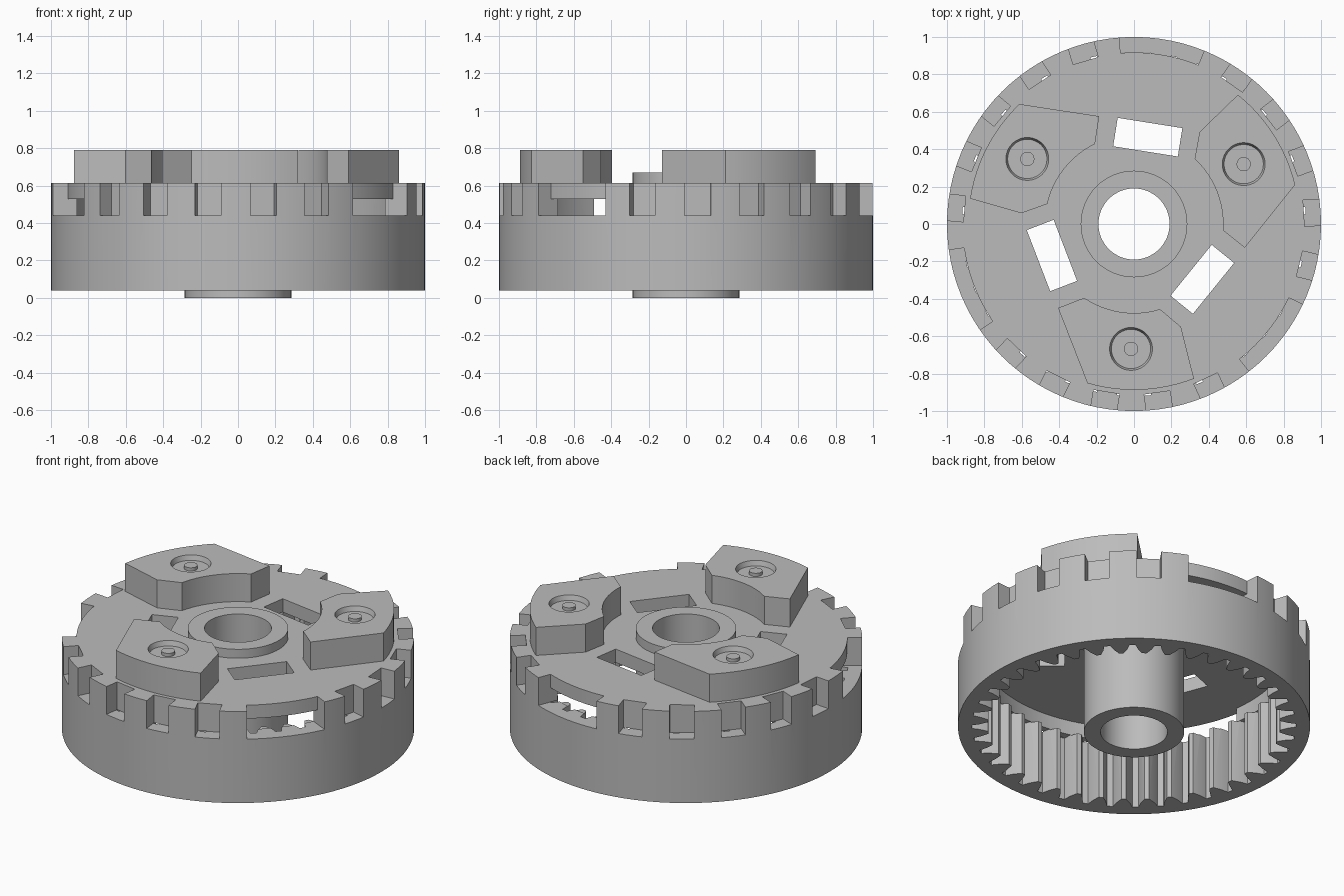
import bpy, bmesh
from math import sin, cos, radians, tau

if "Cube" in bpy.data.objects:
    bpy.data.objects.remove(bpy.data.objects["Cube"])

GREY = (0.5, 0.5, 0.5, 1)
mat = bpy.data.materials.new("plain grey")
mat.use_nodes = True
mat.diffuse_color = GREY
mat.node_tree.nodes["Principled BSDF"].inputs["Base Color"].default_value = GREY

TOP, FLOOR, CEILING = 0.614, 0.44, 0.53   # rim top, notch floor, plate underside
BLOCK_TOP = 0.79


def polar(r, deg):
    return (r * cos(radians(deg)), r * sin(radians(deg)))


def arc(r, a, b, n=12):
    return [polar(r, a + (b - a) * i / n) for i in range(n + 1)]


def circle(r, n=96, cx=0, cy=0):
    return [(cx + r * cos(tau * i / n), cy + r * sin(tau * i / n)) for i in range(n)]


def bar(dist_in, dist_out, width, deg):
    """Rectangle pointing outward along an angle."""
    c, s = cos(radians(deg)), sin(radians(deg))
    h = width / 2
    return [(u * c - v * s, u * s + v * c)
            for u, v in ((dist_in, -h), (dist_out, -h), (dist_out, h), (dist_in, h))]


def solid(name, prisms):
    """Mesh object from (outline, z0, z1[, top outline]) prisms."""
    bm = bmesh.new()
    for outline, z0, z1, *top in prisms:
        low = [bm.verts.new((x, y, z0)) for x, y in outline]
        high = [bm.verts.new((x, y, z1)) for x, y in (top[0] if top else outline)]
        bm.faces.new(low[::-1])
        bm.faces.new(high)
        for i in range(len(low)):
            j = (i + 1) % len(low)
            bm.faces.new((low[i], low[j], high[j], high[i]))
    bmesh.ops.recalc_face_normals(bm, faces=bm.faces)
    mesh = bpy.data.meshes.new(name)
    bm.to_mesh(mesh)
    bm.free()
    mesh.materials.append(mat)
    obj = bpy.data.objects.new(name, mesh)
    bpy.context.collection.objects.link(obj)
    return obj


def cut(obj, prisms):
    """Subtract prisms that do not overlap one another."""
    cutter = solid("cutter", prisms)
    cutter.hide_render = True
    mod = obj.modifiers.new("cut", "BOOLEAN")
    mod.operation, mod.solver, mod.object = "DIFFERENCE", "EXACT", cutter
    bpy.context.view_layer.objects.active = obj
    bpy.ops.object.modifier_apply(modifier=mod.name)
    bpy.data.objects.remove(cutter)


def smooth(obj):
    bpy.ops.object.select_all(action="DESELECT")
    obj.select_set(True)
    bpy.context.view_layer.objects.active = obj
    bpy.ops.object.shade_smooth_by_angle(angle=radians(20))


# Drum with a ring gear inside
drum = solid("drum", [(circle(1), 0.04, TOP)])
TEETH = 40
gear = []
for i in range(TEETH):
    for frac, r in ((0.1, 0.83), (0.28, 0.875), (0.38, 0.92), (0.62, 0.92), (0.72, 0.875), (0.9, 0.83)):
        gear.append(polar(r, 360 * (i + frac) / TEETH))
cut(drum, [(gear, -0.1, FLOOR)])
cut(drum, [(circle(0.87), FLOOR - 0.005, CEILING)])

# Narrow rim notches, wide rim gaps, plate windows and hub hole
THIRDS = (0, 120, 240)
notches = [(bar(0.91, 1.1, 0.14, 226.5 + 17.1 * k + t), FLOOR, 0.8)
           for t in THIRDS for k in range(5)]
gaps = [(arc(0.917, 68 + t, 94.5 + t) + arc(1.1, 94.5 + t, 68 + t), FLOOR, 0.8) for t in THIRDS]
windows = [(bar(0.393, 0.547, 0.35, 81 + t), 0.48, 0.8) for t in THIRDS]
cut(drum, notches + gaps + windows + [(circle(0.25), 0.48, 0.8)])
cut(drum, [(arc(0.84, 68 + t, 94.5 + t) + arc(0.95, 94.5 + t, 68 + t), FLOOR, CEILING)
           for t in THIRDS])
smooth(drum)

# Central hub tube
hub = solid("hub", [(circle(0.285, 64), 0, 0.67)])
cut(hub, [(circle(0.19, 64), -0.1, 0.8)])
smooth(hub)

# Three raised blocks, each with a round pocket and a pin
PX, PY = -0.016, -0.668
outline = ([(-0.406, -0.449)] + arc(0.476, 236, 287) + [(0.251, -0.55)]
           + arc(0.887, 291.2, 253.7))
for n, t in enumerate(THIRDS, 1):
    block = solid(f"block_{n}", [(outline, TOP - 0.01, BLOCK_TOP)])
    cut(block, [(circle(0.105, 40, PX, PY), BLOCK_TOP - 0.03, BLOCK_TOP + 0.01,
                 circle(0.118, 40, PX, PY))])
    pin = solid(f"pin_{n}", [(circle(0.038, 24, PX, PY), BLOCK_TOP - 0.035, BLOCK_TOP - 0.01)])
    for part in (block, pin):
        part.rotation_euler.z = radians(t)
        smooth(part)
